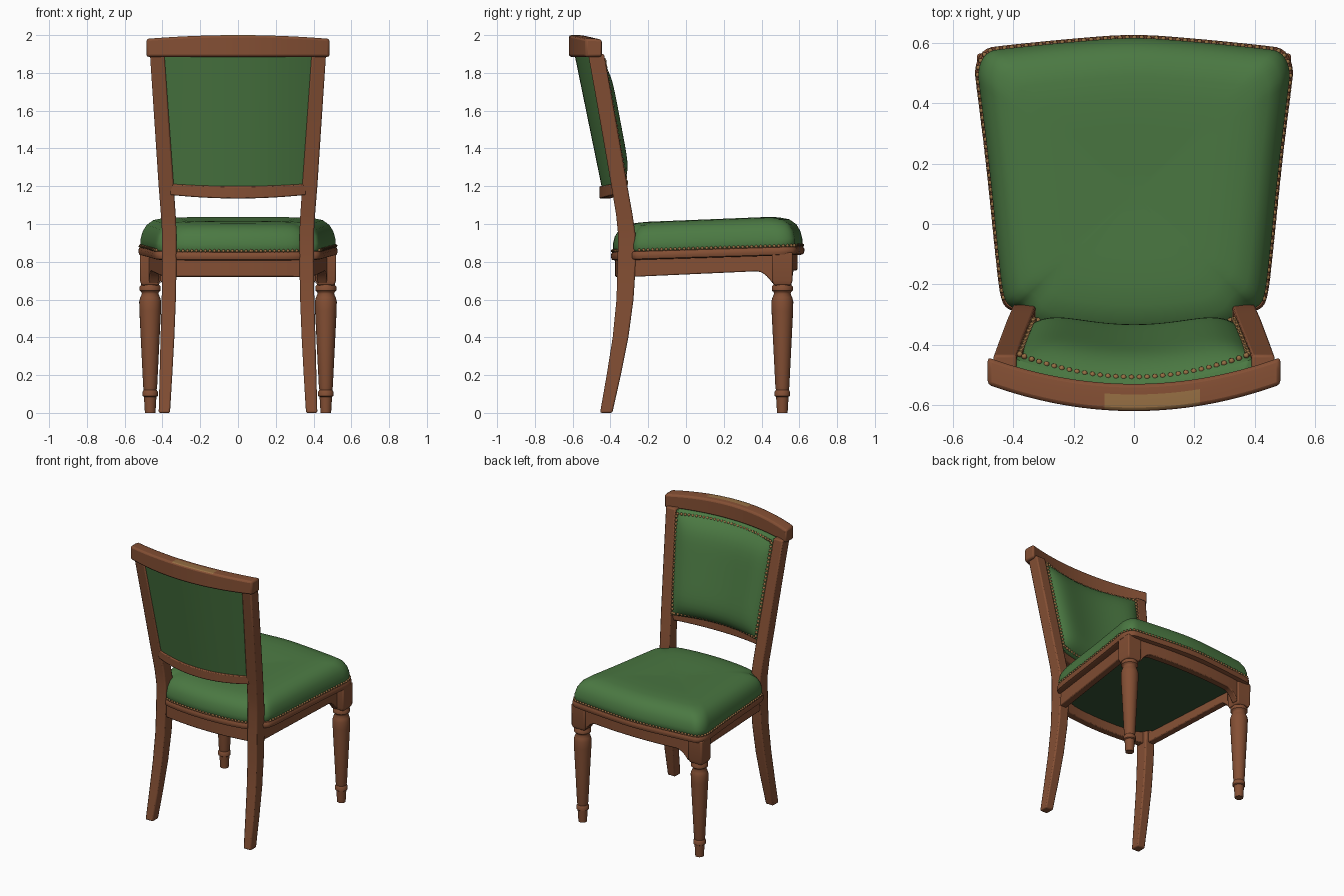
import bpy, bmesh, math
from mathutils import Vector

if "Cube" in bpy.data.objects:
    bpy.data.objects.remove(bpy.data.objects["Cube"])


def material(name, rgb):
    m = bpy.data.materials.new(name)
    m.diffuse_color = (*rgb, 1)
    m.use_nodes = True
    m.node_tree.nodes["Principled BSDF"].inputs["Base Color"].default_value = m.diffuse_color
    return m


WOOD = material("brown wood", (0.23, 0.078, 0.034))
GREEN = material("green upholstery", (0.07, 0.19, 0.055))
DARK = material("dark green lining", (0.035, 0.085, 0.035))
BRASS = material("brass", (0.30, 0.155, 0.055))


def finish(bm, name, mats, bevel=0.0, angle=40):
    bmesh.ops.recalc_face_normals(bm, faces=bm.faces)
    me = bpy.data.meshes.new(name)
    bm.to_mesh(me)
    bm.free()
    ob = bpy.data.objects.new(name, me)
    bpy.context.collection.objects.link(ob)
    for m in mats:
        me.materials.append(m)
    bpy.ops.object.select_all(action='DESELECT')
    ob.select_set(True)
    bpy.context.view_layer.objects.active = ob
    bpy.ops.object.shade_smooth_by_angle(angle=math.radians(angle))
    if bevel:
        b = ob.modifiers.new("Bevel", 'BEVEL')
        b.width, b.segments, b.limit_method = bevel, 2, 'ANGLE'
        b.angle_limit = math.radians(40)
    return ob


def loft(name, rings, mat, bevel=0.0, angle=40, rule=None, extra=()):
    """Skin a list of closed rings and cap both ends."""
    bm = bmesh.new()
    vs = [[bm.verts.new(p) for p in r] for r in rings]
    n = len(vs[0])
    for a, b in zip(vs, vs[1:]):
        for i in range(n):
            bm.faces.new((a[i], a[(i + 1) % n], b[(i + 1) % n], b[i]))
    bm.faces.new(vs[0])
    bm.faces.new(vs[-1])
    if rule:
        for f in bm.faces:
            f.material_index = rule(f.calc_center_median())
    return finish(bm, name, [mat, *extra], bevel, angle)


def spaced(a, b, n):
    return [a + (b - a) * i / n for i in range(n + 1)]


def interp(table, t):
    for (t0, v0), (t1, v1) in zip(table, table[1:]):
        if t <= t1:
            return v0 + (v1 - v0) * (t - t0) / (t1 - t0)
    return table[-1][1]


# ---- rear posts: splayed legs running up into the back ----
POST = [(0.0, 0.36, 0.42, -0.455, -0.39), (0.2, 0.348, 0.415, -0.42, -0.345),
        (0.4, 0.337, 0.41, -0.388, -0.305), (0.6, 0.329, 0.404, -0.368, -0.278),
        (0.8, 0.325, 0.401, -0.362, -0.265), (0.95, 0.325, 0.402, -0.36, -0.268),
        (1.05, 0.33, 0.408, -0.37, -0.283), (1.2, 0.34, 0.42, -0.395, -0.31),
        (1.55, 0.365, 0.443, -0.456, -0.371), (1.9, 0.39, 0.466, -0.518, -0.434)]
for s, side in ((-1, "left"), (1, "right")):
    loft("rear_post_" + side,
         [[(s * a, c, z), (s * b, c, z), (s * b, d, z), (s * a, d, z)]
          for z, a, b, c, d in POST], WOOD, 0.008)

# ---- turned front legs with a square block on top ----
LEG = [(0.028, 0), (0.033, 0.085), (0.041, 0.09), (0.041, 0.112), (0.034, 0.122),
       (0.037, 0.14), (0.048, 0.36), (0.057, 0.54), (0.058, 0.59), (0.052, 0.612),
       (0.044, 0.63), (0.046, 0.64), (0.056, 0.648), (0.056, 0.668), (0.046, 0.68),
       (0.046, 0.71)]
for s, side in ((-1, "left"), (1, "right")):
    loft("front_leg_" + side,
         [[(s * 0.465 + r * math.cos(k * math.tau / 24),
            0.51 + r * math.sin(k * math.tau / 24), z) for k in range(24)]
          for r, z in LEG], WOOD)
    loft("front_leg_block_" + side,
         [[(s * 0.465 + i * h, 0.51 + j * h, z)
           for i, j in ((-1, -1), (1, -1), (1, 1), (-1, 1))]
          for z, h in ((0.675, 0.046), (0.70, 0.054), (0.85, 0.055))], WOOD, 0.008)


# ---- aprons, dipping into brackets beside the front legs ----
def bracket(d):
    """How far the lower edge drops at distance d from the leg."""
    return 0.07 * max(0, 1 - d / 0.09) ** 2


def bar(name, path, offset, bevel=0.006):
    ox, oy = offset
    loft(name, [[(x, y, a), (x, y, b), (x + ox, y + oy, b), (x + ox, y + oy, a)]
                for x, y, a, b in path], WOOD, bevel)


for s, side in ((-1, "left"), (1, "right")):
    bar("side_apron_" + side,
        [(s * (0.425 + 0.1 * y), y, 0.733 + 0.045 * y - bracket(0.46 - y), 0.84)
         for y in spaced(-0.29, 0.33, 4) + spaced(0.36, 0.46, 6)], (-s * 0.05, 0))
ends = spaced(0.41, 0.31, 6)
bar("front_apron",
    [(x, 0.56 + 0.03 * (1 - (x / 0.42) ** 2), 0.755 - bracket(0.41 - abs(x)), 0.85)
     for x in [-e for e in ends] + spaced(-0.24, 0.24, 6) + ends[::-1]], (0, -0.05))
bar("back_apron",
    [(x, -0.345 - 0.03 * (1 - (x / 0.34) ** 2), 0.72, 0.82) for x in spaced(-0.34, 0.34, 12)],
    (0, 0.05))

# ---- seat outline shared by lip, cushion, lining and nails ----
half = [(0.0, -0.40), (0.2, -0.388), (0.345, -0.362), (0.385, -0.29), (0.42, -0.283),
        (0.443, -0.25), (0.46, -0.1), (0.49, 0.2), (0.52, 0.44), (0.53, 0.52),
        (0.50, 0.582), (0.43, 0.592), (0.2, 0.615), (0.0, 0.63)]
outline = [Vector(p) for p in half + [(-x, y) for x, y in half[-2:0:-1]]]
for _ in range(2):  # corner cutting rounds the outline
    nxt = outline[1:] + outline[:1]
    outline = [q for a, b in zip(outline, nxt)
               for q in (a * 0.75 + b * 0.25, a * 0.25 + b * 0.75)]


def seat_ring(inset, z, slope):
    f = 1 - inset / 0.5
    pts = [(p.x * f, 0.1 + (p.y - 0.1) * f) for p in outline]
    return [(x, y, z + slope * y) for x, y in pts]


loft("seat_lip", [seat_ring(d, z, 0.03) for d, z in
                  ((0.02, 0.818), (0.004, 0.823), (0, 0.835), (0, 0.85), (0.006, 0.862), (0.02, 0.866))],
     WOOD)
loft("seat_cushion", [seat_ring(d, z, s) for d, z, s in
                      ((0.02, 0.855, 0.03), (0.010, 0.875, 0.03), (0.010, 0.905, 0.03),
                       (0.020, 0.945, 0.03), (0.040, 0.978, 0.035), (0.075, 1.003, 0.04),
                       (0.13, 1.016, 0.04), (0.2, 1.02, 0.04), (0.3, 1.018, 0.04),
                       (0.4, 1.013, 0.04), (0.47, 1.011, 0.04))], GREEN, angle=80)
loft("seat_lining", [seat_ring(0.07, z, 0.03) for z in (0.795, 0.825)], DARK)

# ---- top and lower back rails, bowed backwards ----
rings = []
for x in spaced(-0.485, 0.485, 40):
    bow = 1 - (x / 0.485) ** 2
    yf, top = -0.442 - 0.088 * bow, 1.98 + 0.02 * bow
    yr = yf - 0.09
    rings.append([(x, yf, 1.885), (x, yr, 1.885), (x, yr, top),
                  (x, yf - 0.035, top), (x, yf, top - 0.004)])
loft("top_rail", rings, WOOD, 0.012, extra=(BRASS,),
     rule=lambda c: int(c.z > 1.97 and -0.09 < c.x < 0.21 and c.y < -0.565))
bar("lower_back_rail",
    [(x, -0.39 - 0.068 * (1 - (x / 0.36) ** 2), 1.135 + 0.15 * x * x, 1.2 + 0.1 * x * x)
     for x in spaced(-0.36, 0.36, 16)], (0, 0.06))


# ---- upholstered back panel ----
def panel_point(u, v, front, lift=True):
    z = 1.195 + 0.695 * v
    y = -0.31 - 0.176 * (z - 1.2) - (0.062 + 0.02 * v) * (1 - u * u)
    if front:
        y -= 0.015
        if lift:
            y += 0.085 * (1 - u ** 6) * (1 - abs(2 * v - 1) ** 6)
    else:
        y -= 0.075
    return Vector((u * (0.342 + 0.052 * v), y, z))


us = [math.sin(t * math.pi / 2) for t in spaced(-1, 1, 28)]
vs = [(1 + math.sin(t * math.pi / 2)) / 2 for t in spaced(-1, 1, 24)]
loft("back_panel",
     [[panel_point(u, v, True) for u in us] + [panel_point(u, v, False) for u in us[::-1]]
      for v in vs], GREEN, angle=60)


# ---- brass nail heads ----
def nails(name, points, r):
    bm = bmesh.new()
    for p in points:
        vs = bmesh.ops.create_icosphere(bm, subdivisions=1, radius=r)['verts']
        bmesh.ops.translate(bm, verts=vs, vec=p)
    finish(bm, name, [BRASS], angle=80)


def resample(pts, step):
    out, left = [], 0.0
    for a, b in zip(pts, pts[1:]):
        d = (b - a).length
        while left < d:
            out.append(a.lerp(b, left / d))
            left += step
        left -= d
    return out


edge = [Vector(p) for p in seat_ring(0.008, 0.869, 0.03)]
edge.append(edge[0])
nails("seat_nails", [p for p in resample(edge, 0.024)
                     if not (abs(p.x) > 0.32 and p.y < -0.265)], 0.0095)
k = 0.965
border = [panel_point(k, v, True, False) for v in spaced(0.03, 0.97, 20)]
border += [panel_point(u, 0.975, True, False) for u in spaced(k, -k, 20)]
border += [panel_point(-k, v, True, False) for v in spaced(0.97, 0.03, 20)]
border += [panel_point(u, 0.025, True, False) for u in spaced(-k, k, 20)]
nails("back_nails", [p + Vector((0, 0.016, 0)) for p in resample(border, 0.026)], 0.011)
